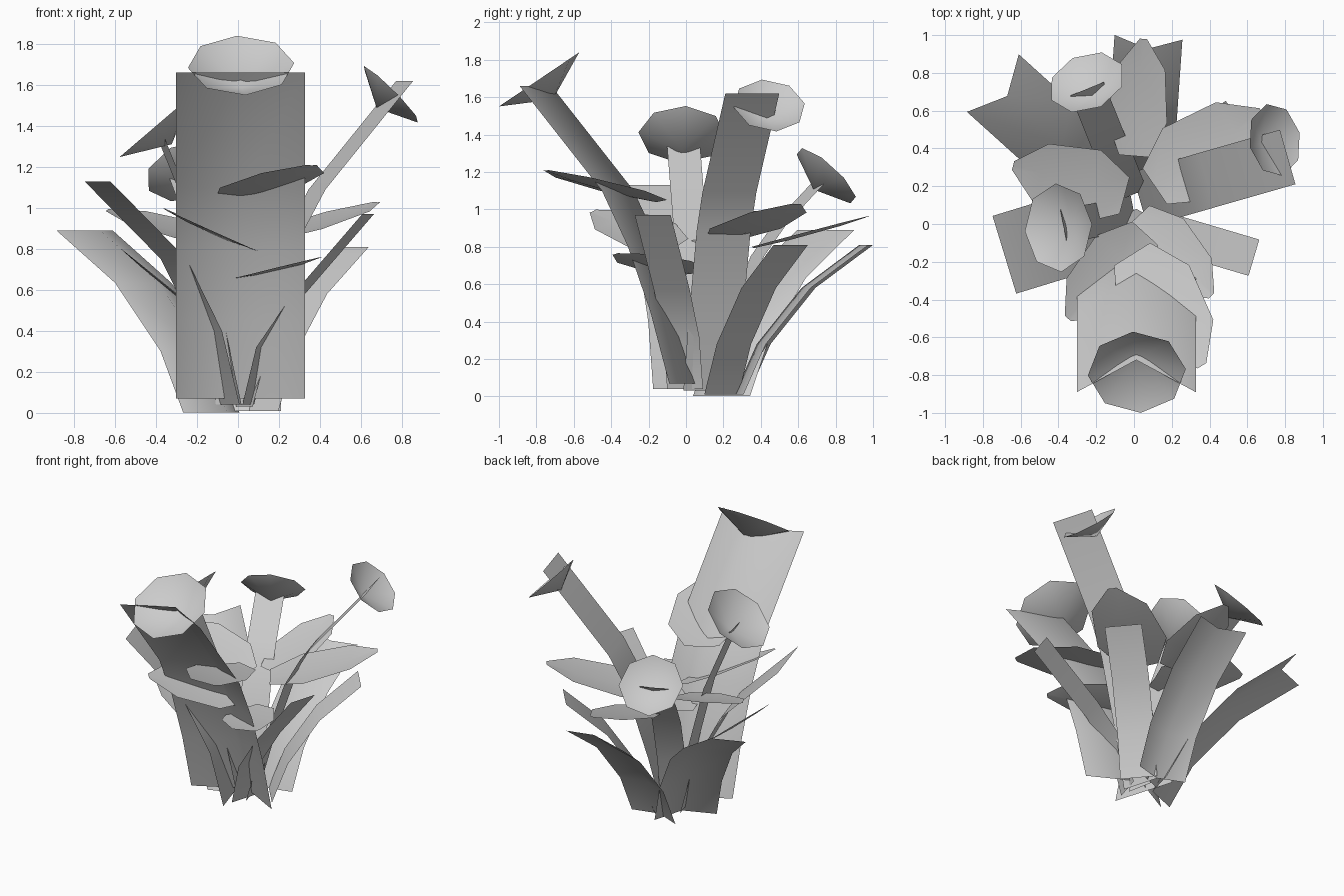
import bpy, bmesh, math
from mathutils import Vector

cube = bpy.data.objects.get("Cube")
if cube:
    bpy.data.objects.remove(cube)

grey = bpy.data.materials.new("plain_grey")
grey.use_nodes = True
grey.diffuse_color = (0.6, 0.6, 0.6, 1)
grey.node_tree.nodes["Principled BSDF"].inputs["Base Color"].default_value = (0.6, 0.6, 0.6, 1)


def finish(name, bm):
    mesh = bpy.data.meshes.new(name)
    for f in bm.faces:
        f.smooth = True
    bm.to_mesh(mesh)
    bm.free()
    mesh.materials.append(grey)
    obj = bpy.data.objects.new(name, mesh)
    bpy.context.collection.objects.link(obj)


def skin(name, rows):
    """Join rows of three points into a strip."""
    bm = bmesh.new()
    grid = [[bm.verts.new(p) for p in row] for row in rows]
    for a, b in zip(grid, grid[1:]):
        for i in range(2):
            bm.faces.new((a[i], a[i + 1], b[i + 1], b[i]))
    finish(name, bm)


def ribbon(name, base, angle, width, path, fold=0):
    """Bent strip with a level section, flat or folded towards the middle."""
    a = math.radians(angle)
    out = Vector((math.cos(a), math.sin(a), 0))
    side = Vector((-out.y, out.x, 0)) * width / 2
    rows = []
    for d, z in path:
        p = Vector((*base, z)) + out * d
        rows.append((p - side, p - out * width * fold, p + side))
    skin(name, rows)


def leaf(name, base, tip, width, tilt=0):
    """Short oval leaf, slightly folded along its middle and rolled by tilt."""
    base, tip = Vector(base), Vector(tip)
    run = tip - base
    side = Vector((-run.y, run.x, 0)).normalized() * width / 2
    side.z = tilt * width / 2
    rows = []
    for t, w in ((0, 0.5), (0.3, 1), (0.75, 0.8), (1, 0.12)):
        p = base + run * t
        rows.append((p - side * w, p - Vector((0, 0, 0.05 * width * w)), p + side * w))
    skin(name, rows)


def flower(name, centre, normal, radius):
    """Open eight-sided funnel."""
    bm = bmesh.new()
    n = Vector(normal).normalized()
    turn = n.to_track_quat('Z', 'Y')
    apex = bm.verts.new(Vector(centre) - n * radius * 0.5)
    rim = []
    for i in range(8):
        a = math.tau * i / 8 + 0.08
        spoke = Vector((math.cos(a), math.sin(a), 0)) * radius
        rim.append(bm.verts.new(Vector(centre) + turn @ spoke))
    for i in range(8):
        bm.faces.new((apex, rim[i], rim[(i + 1) % 8]))
    finish(name, bm)


# Flower stems
ribbon("front_stem", (0.012, -0.09), -90, 0.63,
       [(0, 0.07), (0.1, 0.45), (0.22, 0.8), (0.36, 1.1), (0.8, 1.66)], 0.27)
ribbon("left_stem", (0.03, 0.13), 16, 0.3,
       [(0, 0.03), (0.1, 0.4), (0.26, 0.89), (0.37, 1.09), (0.815, 1.62)])
ribbon("right_stem", (0, 0.06), 191, 0.18,
       [(0, 0.04), (0.1, 0.5), (0.2, 0.9), (0.38, 1.335)])
ribbon("back_stem", (-0.02, 0.15), 112, 0.19,
       [(0, 0.04), (0.1, 0.4), (0.25, 0.75), (0.38, 0.92), (0.61, 1.15)])

# Funnel flowers
flower("front_flower", (0.015, -0.785, 1.695), (0, -0.56, 0.83), 0.26)
flower("left_flower", (0.745, 0.445, 1.555), (0.7, 0.12, 0.7), 0.195)
flower("right_flower", (-0.4, -0.02, 1.4), (-0.65, 0, 0.76), 0.235)
flower("back_flower", (-0.25, 0.75, 1.18), (-0.28, 0.64, 0.7), 0.21)

# Long arching blades
ribbon("right_blade", (-0.055, 0.03), 197, 0.43,
       [(0, 0.04), (0.09, 0.4), (0.27, 0.75), (0.66, 1.13)])
ribbon("left_blade", (0.05, -0.005), -16.5, 0.2,
       [(0, 0.04), (0.07, 0.32), (0.25, 0.57), (0.61, 0.97)])
low_arch = [(0, 0.01), (0.12, 0.28), (0.36, 0.58), (0.67, 0.81)]
ribbon("back_right_blade", (-0.13, 0.19), 138, 0.41,
       [(d * 1.24, z * 1.11 - 0.01) for d, z in low_arch], 0.25)
ribbon("back_blade", (0.03, 0.32), 86, 0.36, low_arch, 0.17)
ribbon("back_left_blade", (0.12, 0.19), 40, 0.24,
       [(d * 0.86, z) for d, z in low_arch])

# Short oval leaves
leaf("left_leaf", (0.11, 0.2, 0.84), (0.68, 0.59, 1.03), 0.46)
leaf("front_leaf", (-0.01, -0.16, 1.05), (0.36, -0.75, 1.21), 0.45)
leaf("front_right_leaf", (0.06, -0.05, 0.81), (-0.35, -0.5, 0.99), 0.37, -0.35)
leaf("front_left_leaf", (0.02, 0.04, 0.665), (0.41, -0.38, 0.762), 0.34, 0.17)
leaf("right_leaf", (-0.05, 0.15, 0.84), (-0.64, 0.31, 0.99), 0.4, -0.2)
leaf("back_leaf", (0, 0.36, 0.8), (0.05, 0.98, 0.965), 0.32)
leaf("low_right_leaf", (-0.2, -0.05, 0.5), (-0.57, -0.12, 0.8), 0.25, -0.17)
